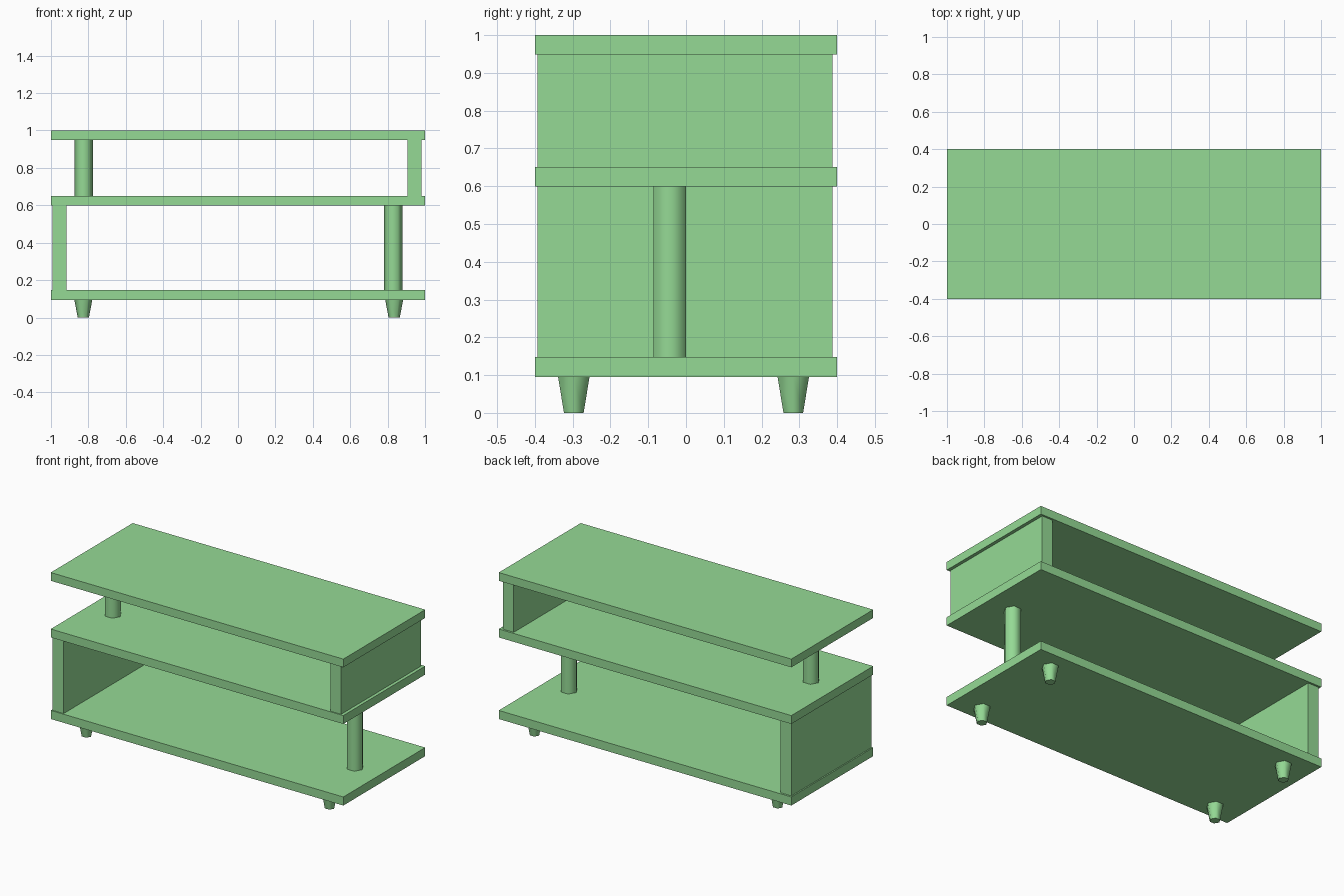
import bpy
import math

cube = bpy.data.objects.get("Cube")
if cube:
    bpy.data.objects.remove(cube, do_unlink=True)

green = bpy.data.materials.new("light green")
green.use_nodes = True
colour = (0.30, 0.70, 0.30, 1)
green.diffuse_color = colour
green.node_tree.nodes["Principled BSDF"].inputs["Base Color"].default_value = colour


def box(name, x, y, z):
    """Box filling the given (low, high) ranges."""
    bpy.ops.mesh.primitive_cube_add(size=1)
    ob = bpy.context.object
    ob.name = name
    ob.location = [(a + b) / 2 for a, b in (x, y, z)]
    ob.scale = [b - a for a, b in (x, y, z)]
    bpy.ops.object.transform_apply(location=False, rotation=False, scale=True)
    ob.data.materials.append(green)


def hex_post(name, x, y, z, r_low, r_high):
    """Smooth six-sided post with corners pointing along x."""
    bpy.ops.mesh.primitive_cone_add(
        vertices=6, radius1=r_low, radius2=r_high, depth=z[1] - z[0],
        location=(x, y, sum(z) / 2))
    ob = bpy.context.object
    ob.name = name
    ob.rotation_euler.z = math.radians(30)
    bpy.ops.object.transform_apply(location=False, rotation=True, scale=False)
    bpy.ops.object.shade_smooth_by_angle(angle=math.radians(70))
    ob.data.materials.append(green)


# Three full-width shelves
for name, low, high in (("bottom_shelf", 0.095, 0.148),
                        ("middle_shelf", 0.599, 0.651),
                        ("top_shelf", 0.949, 1.0)):
    box(name, (-1, 1), (-0.4, 0.4), (low, high))

# Solid end panels, on opposite sides of the two levels
depth = (-0.393, 0.388)
lower, upper = (0.148, 0.599), (0.651, 0.949)
box("lower_end_panel", (-0.992, -0.917), depth, lower)
box("upper_end_panel", (0.906, 0.980), depth, upper)

# Posts opposite each panel
hex_post("lower_post", 0.83, -0.043, lower, 0.05, 0.05)
hex_post("upper_post", -0.825, -0.043, upper, 0.05, 0.05)

# Tapered feet
for side, x in (("right", -0.827), ("left", 0.835)):
    for end, y in (("front", -0.297), ("back", 0.284)):
        hex_post(f"{end}_{side}_foot", x, y, (0, 0.095), 0.03, 0.048)
